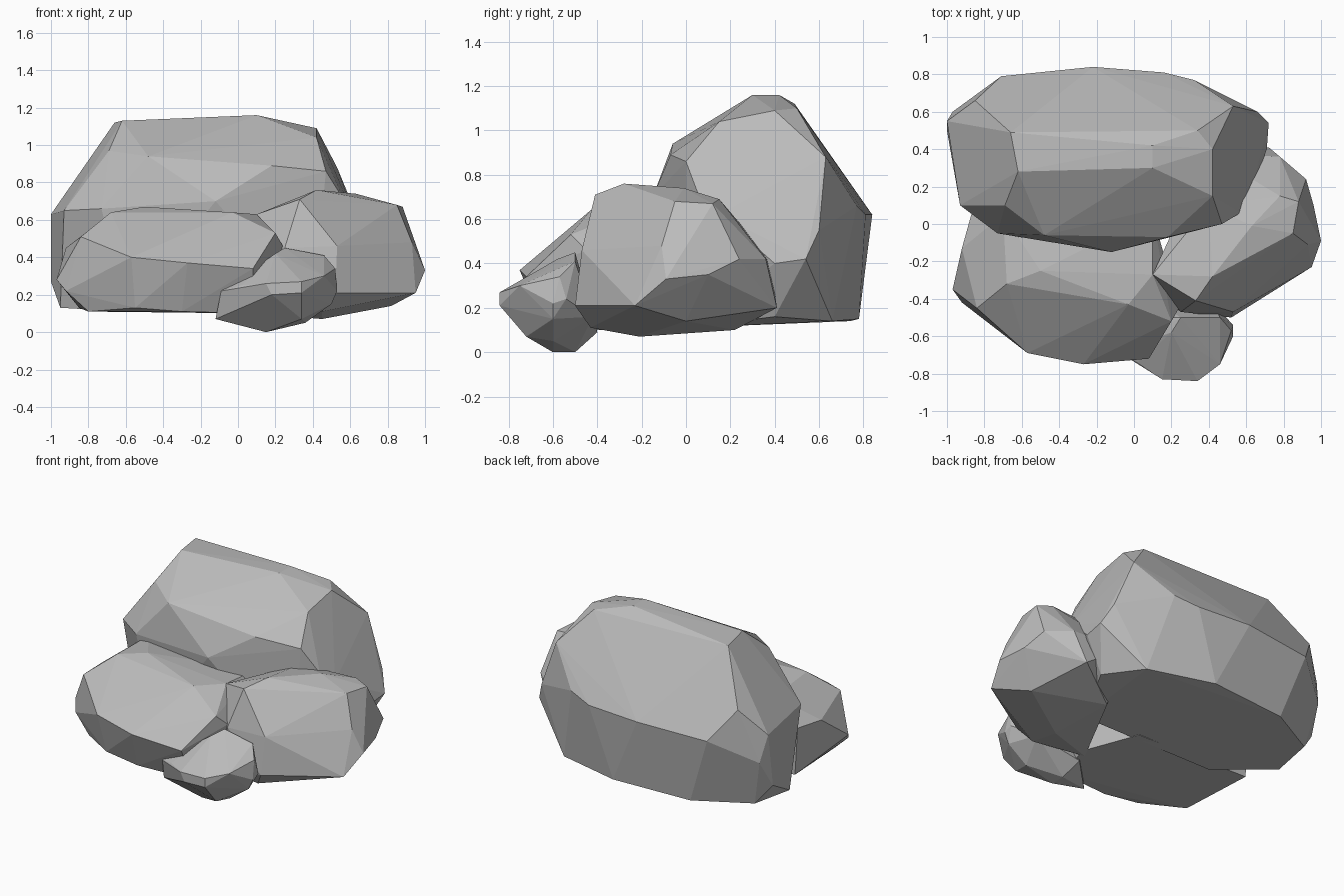
import bpy
import bmesh
from math import radians
from mathutils import Vector

CENTIMETRE = 0.01

default_cube = bpy.data.objects.get("Cube")
if default_cube:
    bpy.data.objects.remove(default_cube, do_unlink=True)


def make_material(name, shade):
    """Plain flat colour, shown in the viewport and in a render."""
    material = bpy.data.materials.new(name)
    material.use_nodes = True
    colour = (shade, shade, shade, 1)
    material.diffuse_color = colour
    shader = material.node_tree.nodes["Principled BSDF"]
    shader.inputs["Base Color"].default_value = colour
    shader.inputs["Roughness"].default_value = 0.9
    return material


stone_grey = make_material("stone_grey", 0.5)


def make_boulder(name, crown, waist, base):
    """Wrap a faceted convex shell around the corners of a chiselled stone."""
    mesh = bpy.data.meshes.new(name)
    shell = bmesh.new()
    for corner in crown + waist + base:
        shell.verts.new(Vector(corner) * CENTIMETRE)
    bmesh.ops.convex_hull(shell, input=shell.verts[:])

    # Drop corners swallowed by the shell and merge nearly flat facets
    loose = [vert for vert in shell.verts if not vert.link_faces]
    bmesh.ops.delete(shell, geom=loose, context="VERTS")
    bmesh.ops.dissolve_limit(shell, angle_limit=radians(2),
                             verts=shell.verts[:], edges=shell.edges[:])
    bmesh.ops.recalc_face_normals(shell, faces=shell.faces[:])
    shell.to_mesh(mesh)
    shell.free()

    mesh.materials.append(stone_grey)
    for polygon in mesh.polygons:
        polygon.use_smooth = False
    boulder = bpy.data.objects.new(name, mesh)
    bpy.context.scene.collection.objects.link(boulder)
    return boulder


# Tall boulder at the back
make_boulder(
    "back_boulder",
    crown=[(-66, 49, 112), (-62, 28, 113), (10, 30, 116), (10, 42, 116),
           (34, 50, 110), (42, 40, 109), (42, 15, 104), (-69, 10, 97),
           (-48, -6, 94), (18, -7, 89), (47, 0, 86), (53, 63, 88)],
    waist=[(-100, 55, 63), (-93, 10, 65), (-73, -5, 66), (-12, -15, 70),
           (57, 6, 70), (62, 15, 62), (72, 54, 42), (71, 40, 40),
           (66, 60, 55), (32, 77, 66), (16, 81, 62), (-22, 84, 62),
           (-71, 79, 60), (-85, 66, 80), (-97, 60, 45)],
    base=[(-100, 50, 27), (-95, 25, 13), (-90, 55, 14), (-55, 74, 14),
          (0, 78, 15), (45, 66, 14), (60, 40, 16), (40, 0, 11), (-60, 0, 11)],
)

# Broad low boulder at the front right
make_boulder(
    "broad_front_boulder",
    crown=[(-68, -32, 64), (-50, -25, 67), (-3, -43, 64), (10, -27, 63),
           (20, -52, 53), (-70, 5, 62), (10, 5, 60)],
    waist=[(-84, -45, 51), (-97, -35, 28), (-92, -13, 45), (-87, 5, 45),
           (-57, -69, 40), (-27, -75, 37), (8, -72, 34), (24, -45, 46)],
    base=[(-92, -42, 22), (-80, -45, 11), (-55, -62, 13), (-30, -64, 11),
          (8, -60, 10), (15, -30, 10), (-85, 5, 13), (0, 5, 11)],
)

# Rounded boulder on the left side
make_boulder(
    "side_boulder",
    crown=[(42, -28, 76), (63, -1, 74), (85, -5, 68), (88, 12, 67),
           (78, 15, 69), (33, -41, 71), (10, -27, 63), (40, 10, 70)],
    waist=[(25, -47, 45), (53, -47, 46), (93, -11, 48), (100, -9, 33),
           (96, 10, 35), (92, 24, 42), (78, 36, 42), (40, 38, 42)],
    base=[(95, -23, 21), (75, -33, 20), (52, -50, 21), (72, 41, 20),
          (82, 0, 14), (45, -43, 11), (45, -21, 7), (40, 22, 10),
          (10, -35, 10)],
)

# Small stone resting in front
make_boulder(
    "small_stone",
    crown=[(25, -50, 45), (46, -50, 41), (20, -58, 42), (52, -57, 34)],
    waist=[(15, -83, 26), (34, -84, 27), (18, -83, 20), (34, -84, 21),
           (46, -75, 30), (53, -60, 22), (53, -54, 24), (2, -74, 25),
           (-9, -68, 22), (0, -50, 25)],
    base=[(50, -60, 15), (36, -60, 5), (34, -72, 7), (15, -60, 0),
          (15, -50, 0), (-12, -62, 7), (10, -40, 9), (42, -42, 16)],
)
